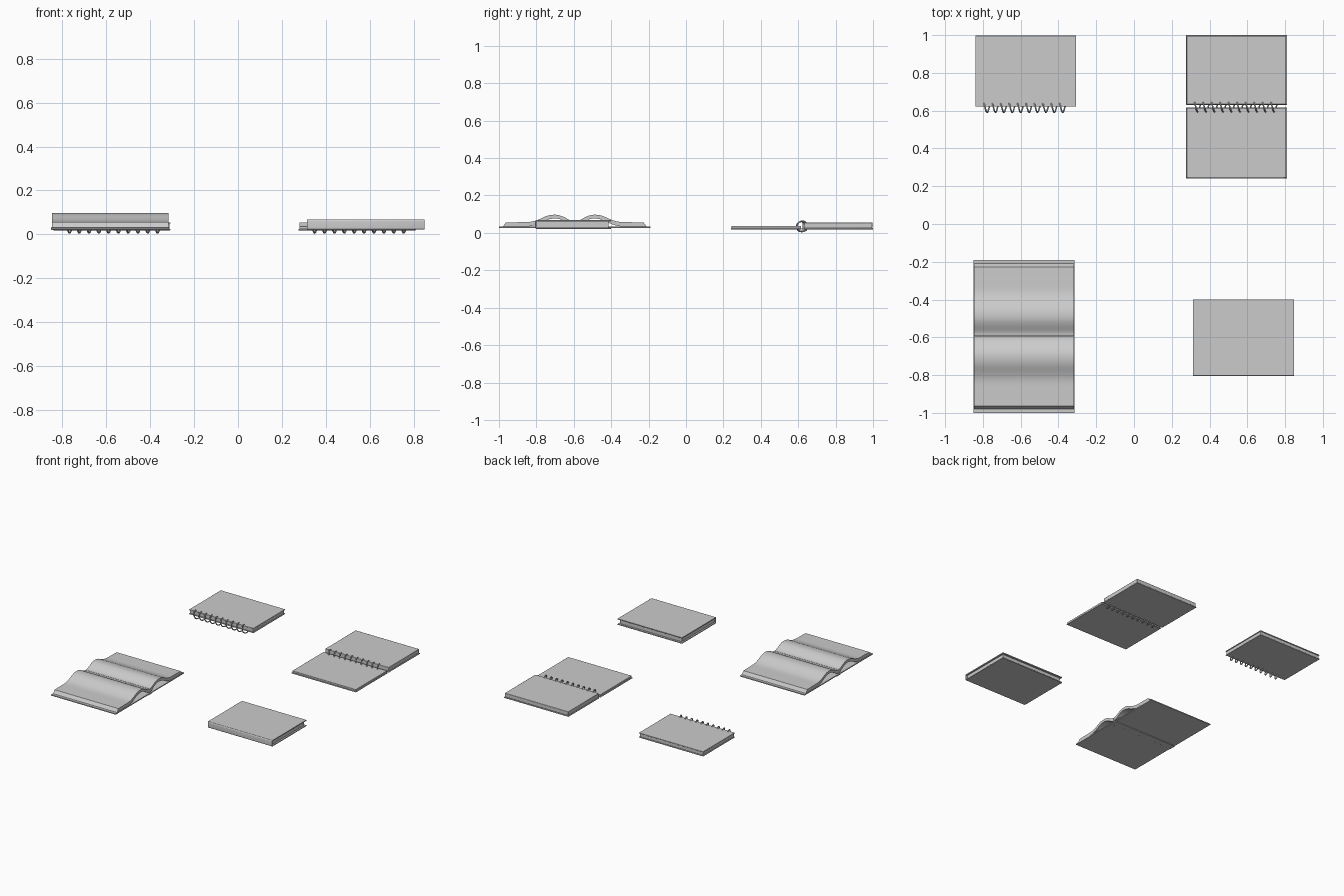
import bpy, bmesh, math
from mathutils import Vector

if "Cube" in bpy.data.objects:
    bpy.data.objects.remove(bpy.data.objects["Cube"])


def finish(ob, bevel=0.0):
    if bevel:
        m = ob.modifiers.new("soft_edges", 'BEVEL')
        m.width, m.segments, m.limit_method = bevel, 2, 'ANGLE'
    bpy.ops.object.select_all(action='DESELECT')
    ob.select_set(True)
    bpy.context.view_layer.objects.active = ob
    bpy.ops.object.shade_smooth_by_angle(angle=math.radians(35))


def extrude_x(name, profile, x0, x1, bevel=0.0):
    """Extrude a closed (y, z) outline along x."""
    bm = bmesh.new()
    face = bm.faces.new([bm.verts.new((x0, y, z)) for y, z in profile])
    ext = bmesh.ops.extrude_face_region(bm, geom=[face])
    moved = [v for v in ext["geom"] if isinstance(v, bmesh.types.BMVert)]
    bmesh.ops.translate(bm, verts=moved, vec=(x1 - x0, 0, 0))
    bmesh.ops.recalc_face_normals(bm, faces=bm.faces)
    me = bpy.data.meshes.new(name)
    bm.to_mesh(me)
    bm.free()
    ob = bpy.data.objects.new(name, me)
    bpy.context.collection.objects.link(ob)
    finish(ob, bevel)
    return ob


def slab(name, x0, x1, y0, y1, z0, z1, bevel=0.0015):
    return extrude_x(name, [(y0, z0), (y1, z0), (y1, z1), (y0, z1)], x0, x1, bevel)


def smooth_line(pts, steps=5):
    """Catmull-Rom interpolation through the points."""
    p = [Vector(q) for q in pts]
    p = [2 * p[0] - p[1]] + p + [2 * p[-1] - p[-2]]
    out = []
    for i in range(1, len(p) - 2):
        a, b, c, d = p[i - 1:i + 3]
        for s in range(steps):
            t = s / steps
            out.append(0.5 * (2 * b + (c - a) * t + (2 * a - 5 * b + 4 * c - d) * t * t
                              + (3 * b - a - 3 * c + d) * t ** 3))
    return out + [p[-2]]


def coil(name, x0, x1, y, z, r, turns=10, wire=0.004):
    """Helical wire binding along x."""
    n = turns * 20
    cu = bpy.data.curves.new(name, 'CURVE')
    cu.dimensions = '3D'
    cu.bevel_depth, cu.bevel_resolution, cu.use_fill_caps = wire, 2, True
    sp = cu.splines.new('POLY')
    sp.points.add(n)
    for i, pt in enumerate(sp.points):
        a = 2 * math.pi * turns * i / n
        pt.co = (x0 + (x1 - x0) * i / n, y + r * math.cos(a), z + r * math.sin(a), 1)
    ob = bpy.data.objects.new(name, cu)
    bpy.context.collection.objects.link(ob)
    bpy.ops.object.select_all(action='DESELECT')
    ob.select_set(True)
    bpy.context.view_layer.objects.active = ob
    bpy.ops.object.convert(target='MESH')
    finish(bpy.context.object)


# Closed spiral notebook
slab("closed_notebook_back_cover", -0.84, -0.307, 0.621, 0.997, 0.019, 0.025)
slab("closed_notebook_pages", -0.836, -0.311, 0.624, 0.993, 0.025, 0.049)
slab("closed_notebook_front_cover", -0.84, -0.307, 0.621, 0.997, 0.049, 0.055)
coil("closed_notebook_coil", -0.80, -0.355, 0.618, 0.034, 0.027)

# Open spiral notebook
slab("open_notebook_back_cover", 0.275, 0.81, 0.63, 1.0, 0.019, 0.025)
slab("open_notebook_pages", 0.279, 0.806, 0.633, 0.996, 0.025, 0.055, 0.003)
slab("open_notebook_front_cover", 0.275, 0.81, 0.24, 0.618, 0.019, 0.025)
slab("open_notebook_turned_pages", 0.279, 0.806, 0.244, 0.615, 0.025, 0.038)
coil("open_notebook_coil", 0.315, 0.765, 0.622, 0.035, 0.028)

# Closed hardback: cover wrapped around the spine, recessed pages
t, y0, y1, z0, z1 = 0.007, -0.806, -0.40, 0.022, 0.068
extrude_x("closed_book_cover",
          [(y1, z0), (y0 + 0.004, z0), (y0, z0 + 0.006), (y0, z1 - 0.006), (y0 + 0.004, z1),
           (y1, z1), (y1, z1 - t), (y0 + t, z1 - t), (y0 + t, z0 + t), (y1, z0 + t)],
          0.313, 0.848, 0.001)
slab("closed_book_pages", 0.325, 0.836, y0 + t, y1 - 0.014, z0 + t, z1 - t, 0)

# Open hardback: two boards, spine strip and arched page blocks
cx0, cx1, mid = -0.85, -0.314, -0.595
top = smooth_line([(0.001, 0.063), (0.025, 0.068), (0.065, 0.088), (0.1, 0.097),
                   (0.145, 0.092), (0.2, 0.069), (0.24, 0.059), (0.3, 0.057), (0.368, 0.056)])
low = smooth_line([(0.385, 0.033), (0.3, 0.033), (0.245, 0.035), (0.2, 0.046),
                   (0.145, 0.07), (0.1, 0.077), (0.065, 0.067), (0.025, 0.044), (0.001, 0.034)])
for side, s in (("near", -1), ("far", 1)):
    extrude_x("open_book_pages_" + side, [(mid + s * u, z) for u, z in top + low],
              cx0 + 0.003, cx1 - 0.003)
    a, b = sorted((mid + s * 0.022, mid + s * 0.405))
    slab("open_book_board_" + side, cx0, cx1, a, b, 0.025, 0.033, 0.001)
slab("open_book_spine", cx0, cx1, mid - 0.024, mid + 0.024, 0.021, 0.03, 0.002)
